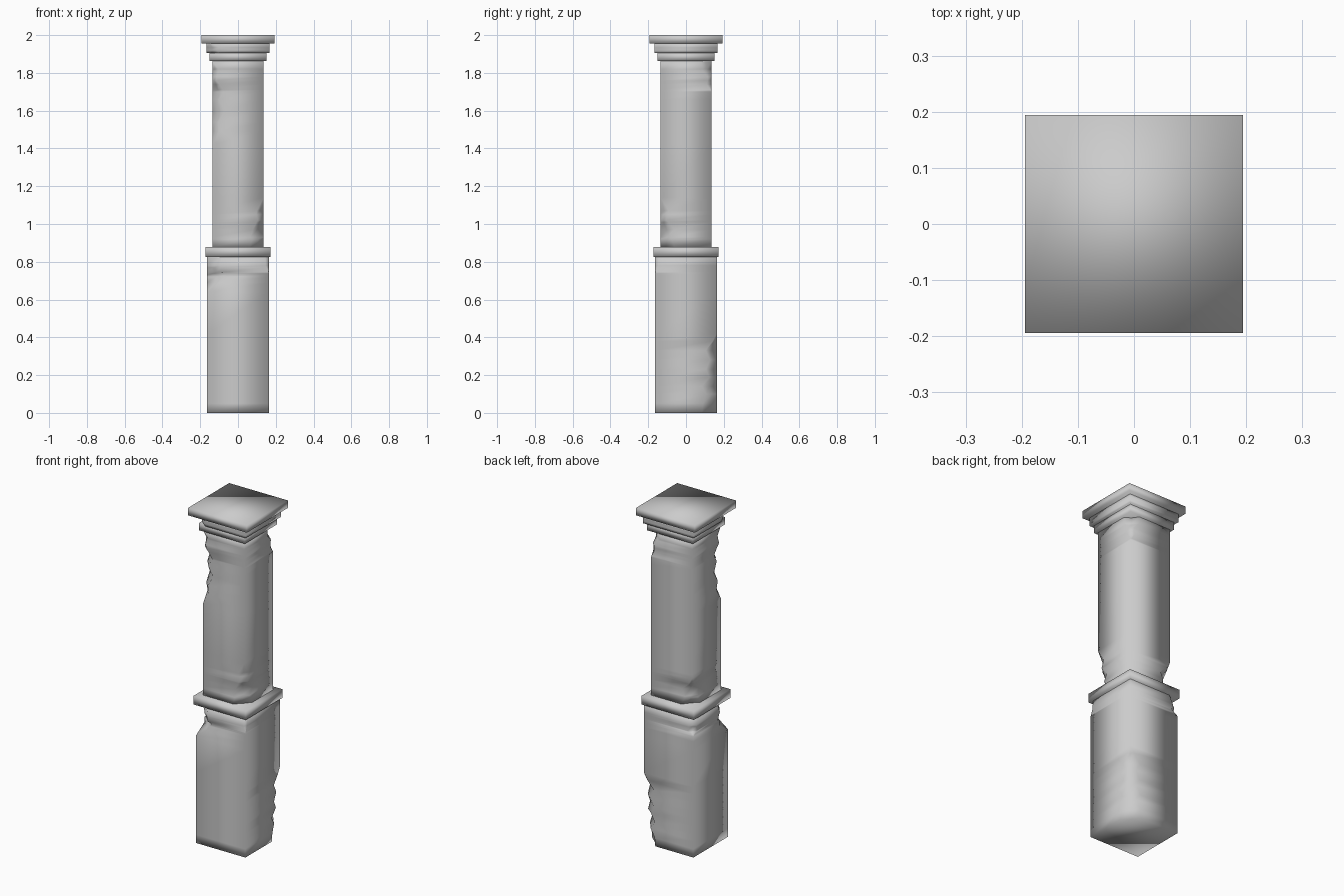
import bpy, bmesh, random

if "Cube" in bpy.data.objects:
    bpy.data.objects.remove(bpy.data.objects["Cube"])
random.seed(4)

CORNERS = [(1, 1), (-1, 1), (-1, -1), (1, -1)]  # counter-clockwise


def depth_at(keys, z):
    """Interpolated chip depth at height z."""
    for (za, da), (zb, db) in zip(keys, keys[1:]):
        if za <= z <= zb:
            return da + (db - da) * (z - za) / (zb - za)
    return 0.0


def block(name, half, z0, z1, chips=None):
    """Square prism whose vertical edges may be chipped: corner -> [(z, depth)]."""
    chips = chips or {}
    levels = sorted({z0, z1} | {z for keys in chips.values() for z, d in keys})
    bm = bmesh.new()
    rings = []
    for z in levels:
        ring = []
        for i, (sx, sy) in enumerate(CORNERS):
            d = depth_at(chips.get(i, []), z)
            a = d * random.uniform(0.85, 1.15)
            b = d * random.uniform(0.85, 1.15)
            m = d * random.uniform(0.45, 0.58)
            on_x = (sx * half, sy * (half - a))
            on_y = (sx * (half - b), sy * half)
            mid = (sx * (half - m), sy * (half - m))
            order = [on_x, mid, on_y] if sx * sy > 0 else [on_y, mid, on_x]
            ring += [bm.verts.new((x, y, z)) for x, y in order]
        rings.append(ring)
    n = len(rings[0])
    for lo, hi in zip(rings, rings[1:]):
        for i in range(n):
            j = (i + 1) % n
            bm.faces.new((lo[i], lo[j], hi[j], hi[i]))
    bm.faces.new(rings[0][::-1])
    bm.faces.new(rings[-1])
    bmesh.ops.remove_doubles(bm, verts=bm.verts, dist=0.0005)
    bmesh.ops.recalc_face_normals(bm, faces=bm.faces)
    for f in bm.faces:
        f.smooth = True
    mesh = bpy.data.meshes.new(name)
    bm.to_mesh(mesh)
    bm.free()
    obj = bpy.data.objects.new(name, mesh)
    bpy.context.collection.objects.link(obj)
    return obj


# Lower shaft, broken at the back right foot and under the band
block("lower_shaft", 0.163, 0.0, 0.826, {
    0: [(0, .085), (.05, .08), (.10, .05), (.14, .07), (.19, .045), (.23, .06),
        (.28, .04), (.33, .06), (.38, .025), (.42, 0)],
    1: [(.72, 0), (.745, .035), (.78, .03), (.826, .055)],
    2: [(.64, 0), (.69, .07), (.73, .09), (.77, .07), (.826, .09)],
    3: [(.74, 0), (.78, .015), (.826, .02)],
})

# Band between the shafts
block("middle_band", 0.172, 0.826, 0.878)

# Upper shaft, chipped along several corners
block("upper_shaft", 0.136, 0.878, 1.862, {
    0: [(1.70, 0), (1.74, .025), (1.78, .02), (1.82, .055), (1.862, .06)],
    1: [(.878, .07), (.93, .055), (.97, .065), (1.01, .025), (1.05, 0)],
    2: [(1.42, 0), (1.49, .04), (1.54, .035), (1.60, .06), (1.66, .04),
        (1.71, .06), (1.76, .02), (1.81, .035), (1.862, 0)],
    3: [(.878, .075), (.92, .06), (.97, .065), (1.02, .035), (1.07, .04), (1.14, 0)],
})

# Stepped capital
block("capital_lower_step", 0.151, 1.862, 1.906)
block("capital_middle_step", 0.167, 1.906, 1.956,
      {2: [(1.906, .07), (1.92, .055), (1.935, .06), (1.956, .03)]})
block("capital_top_slab", 0.194, 1.956, 2.0)
